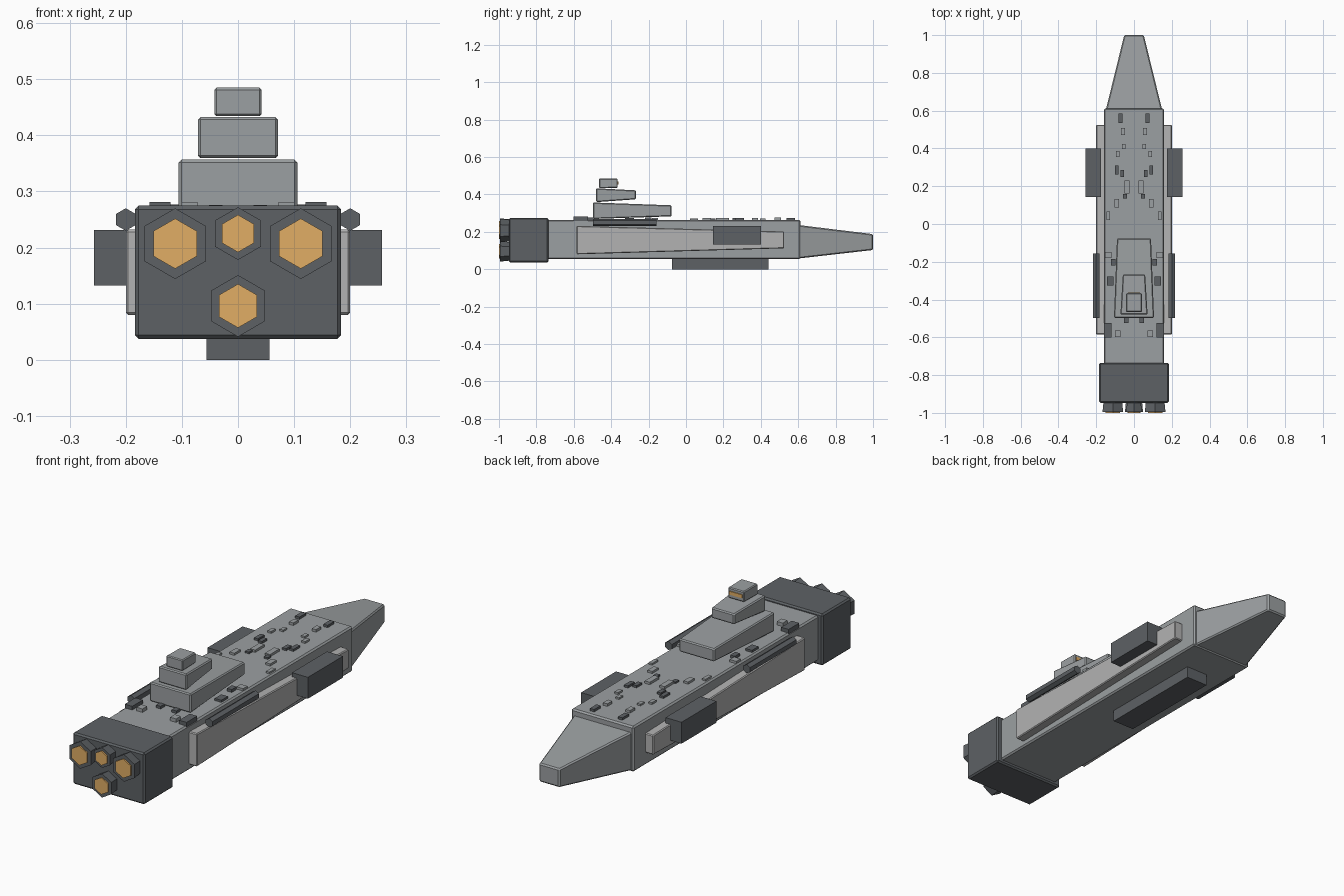
import bpy, bmesh, math
from mathutils import Matrix

if "Cube" in bpy.data.objects:
    bpy.data.objects.remove(bpy.data.objects["Cube"])


def material(name, rgb):
    m = bpy.data.materials.new(name)
    m.diffuse_color = (*rgb, 1)
    m.use_nodes = True
    m.node_tree.nodes["Principled BSDF"].inputs["Base Color"].default_value = m.diffuse_color
    return m


HULL = material("hull_grey", (0.33, 0.35, 0.36))
DARK = material("dark_grey", (0.11, 0.12, 0.13))
LIGHT = material("light_grey", (0.45, 0.45, 0.45))
GLOW = material("orange_glow", (0.75, 0.42, 0.13))


def finish(bm, name, mat, bevel=0.0):
    bmesh.ops.recalc_face_normals(bm, faces=bm.faces)
    me = bpy.data.meshes.new(name)
    bm.to_mesh(me)
    bm.free()
    me.materials.append(mat)
    ob = bpy.data.objects.new(name, me)
    bpy.context.collection.objects.link(ob)
    if bevel:
        mod = ob.modifiers.new("edge_bevel", 'BEVEL')
        mod.width = bevel
        mod.segments = 1
    return ob


def loft(name, mat, y0, rect0, y1, rect1=None, bevel=0.0):
    """Box between two (x0, x1, z0, z1) rectangles at y0 and y1."""
    bm = bmesh.new()
    rings = []
    for y, (xa, xb, za, zb) in ((y0, rect0), (y1, rect1 or rect0)):
        rings.append([bm.verts.new((x, y, z))
                      for x, z in ((xa, za), (xb, za), (xb, zb), (xa, zb))])
    a, b = rings
    bm.faces.new(a)
    bm.faces.new(b)
    for i in range(4):
        j = (i + 1) % 4
        bm.faces.new((a[i], a[j], b[j], b[i]))
    return finish(bm, name, mat, bevel)


def hex_prism(name, mat, x, z, y0, r0, y1, r1):
    """Six-sided prism along y with a corner pointing up."""
    bm = bmesh.new()
    turn = (Matrix.Translation((x, (y0 + y1) / 2, z))
            @ Matrix.Rotation(math.pi / 2, 4, 'X'))
    # after the turn, the +z end of the cone faces -y
    bmesh.ops.create_cone(bm, cap_ends=True, segments=6, radius1=r1, radius2=r0,
                          depth=y1 - y0, matrix=turn)
    top = max(v.co.z for v in bm.verts)
    if top - z < max(r0, r1) * 0.95:
        bmesh.ops.rotate(bm, verts=bm.verts, cent=(x, 0, z),
                         matrix=Matrix.Rotation(math.pi / 6, 3, 'Y'))
    return finish(bm, name, mat)


def sided(s, xa, xb, za, zb):
    return (min(s * xa, s * xb), max(s * xa, s * xb), za, zb)


# Hull, nose, engine block and keel
loft("main_hull", HULL, -0.76, (-0.16, 0.16, 0.054, 0.264), 0.612, bevel=0.007)
loft("nose", HULL, 0.605, (-0.149, 0.149, 0.058, 0.236),
     1.0, (-0.052, 0.052, 0.103, 0.188), bevel=0.006)
loft("engine_block", DARK, -0.947, (-0.184, 0.184, 0.037, 0.275), -0.735, bevel=0.007)
loft("keel_bay", DARK, -0.075, (-0.056, 0.056, 0.0, 0.07), 0.44)

# Stepped command tower, each tier narrowing towards the nose
loft("tower_base", HULL, -0.497, (-0.106, 0.106, 0.269, 0.357),
     -0.077, (-0.09, 0.09, 0.283, 0.342), bevel=0.005)
loft("tower_middle", HULL, -0.48, (-0.072, 0.072, 0.359, 0.433),
     -0.268, (-0.059, 0.059, 0.374, 0.422), bevel=0.005)
loft("tower_bridge", HULL, -0.465, (-0.042, 0.042, 0.434, 0.485),
     -0.366, (-0.041, 0.041, 0.435, 0.484), bevel=0.004)
loft("bridge_window", GLOW, -0.37, (-0.033, 0.033, 0.453, 0.469), -0.362)

# Flank armour, hangars and gun tubes
for side, s in (("left", -1), ("right", 1)):
    loft(side + "_armour", LIGHT, -0.585, sided(s, 0.15, 0.2, 0.08, 0.232),
         0.525, sided(s, 0.15, 0.2, 0.112, 0.202), bevel=0.004)
    loft(side + "_hangar", DARK, 0.144, sided(s, 0.175, 0.257, 0.132, 0.231), 0.4)
    hex_prism(side + "_gun_tube", DARK, s * 0.2, 0.25, -0.497, 0.02, -0.157, 0.02)

# Engine nozzles with glowing exhausts: x, z, radius
for i, (x, z, r) in enumerate(((-0.112, 0.207, 0.063), (0.112, 0.207, 0.063),
                               (0, 0.225, 0.047), (0, 0.096, 0.055))):
    hex_prism(f"nozzle_{i}", DARK, x, z, -0.994, r, -0.94, r * 0.9)
    hex_prism(f"exhaust_{i}", GLOW, x, z, -1.0, r * 0.71, -0.98, r * 0.71)

# Deck fittings, mirrored: x, y, width, length, top height, colour
fittings = (
    (0.072, 0.56, 0.022, 0.048, 0.275, DARK),
    (0.058, 0.49, 0.022, 0.036, 0.276, HULL),
    (0.055, 0.41, 0.018, 0.028, 0.272, HULL),
    (0.087, 0.37, 0.018, 0.032, 0.273, HULL),
    (0.091, 0.285, 0.020, 0.048, 0.274, DARK),
    (0.062, 0.268, 0.020, 0.038, 0.274, DARK),
    (0.038, 0.195, 0.026, 0.068, 0.275, HULL),
    (0.048, 0.147, 0.020, 0.024, 0.272, DARK),
    (0.092, 0.11, 0.024, 0.046, 0.274, HULL),
    (0.137, 0.043, 0.018, 0.044, 0.272, HULL),
    (0.136, -0.165, 0.034, 0.032, 0.275, HULL),
    (0.110, -0.202, 0.024, 0.036, 0.277, DARK),
    (0.126, -0.302, 0.034, 0.048, 0.274, DARK),
    (0.040, -0.51, 0.024, 0.030, 0.276, DARK),
    (0.139, -0.563, 0.038, 0.078, 0.281, DARK),
    (0.086, -0.58, 0.030, 0.034, 0.280, HULL),
)
for i, (x, y, w, d, top, mat) in enumerate(fittings):
    for side, s in (("left", -1), ("right", 1)):
        loft(f"{side}_deck_fitting_{i}", mat, y - d / 2,
             sided(s, x - w / 2, x + w / 2, 0.255, top), y + d / 2)
